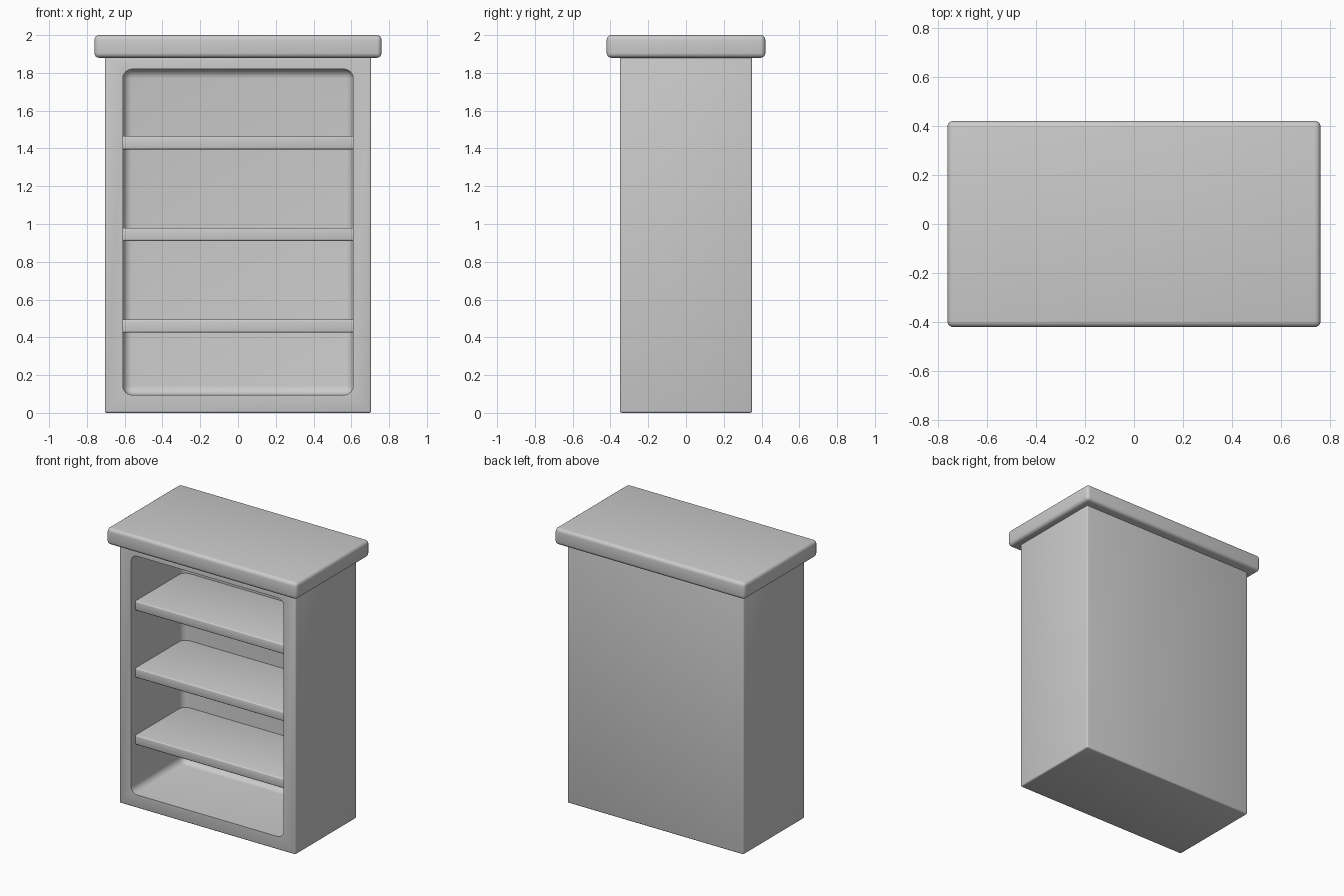
import bpy

if "Cube" in bpy.data.objects:
    bpy.data.objects.remove(bpy.data.objects["Cube"])


def rounded_box(name, lo, hi, radius, segments):
    """Box between two corners with all edges rounded."""
    size = [b - a for a, b in zip(lo, hi)]
    centre = [(a + b) / 2 for a, b in zip(lo, hi)]
    bpy.ops.mesh.primitive_cube_add(size=1, location=centre)
    ob = bpy.context.object
    ob.name = name
    ob.scale = size
    bpy.ops.object.transform_apply(location=False, rotation=False, scale=True)
    bevel = ob.modifiers.new("bevel", 'BEVEL')
    bevel.width = radius
    bevel.segments = segments
    bpy.ops.object.modifier_apply(modifier="bevel")
    bpy.ops.object.shade_smooth_by_angle()
    return ob


# Carcass with a rounded recess cut in from the front
carcass = rounded_box("carcass", (-0.705, -0.35, 0), (0.705, 0.35, 1.89), 0.01, 3)
cutter = rounded_box("recess_cutter", (-0.61, -0.6, 0.095), (0.61, 0.25, 1.82), 0.05, 6)
cutter.hide_render = True
cut = carcass.modifiers.new("recess", 'BOOLEAN')
cut.operation = 'DIFFERENCE'
cut.solver = 'EXACT'
cut.object = cutter
bpy.context.view_layer.objects.active = carcass
bpy.ops.object.modifier_apply(modifier="recess")
bpy.data.objects.remove(cutter)
bpy.ops.object.select_all(action='DESELECT')
carcass.select_set(True)
bpy.context.view_layer.objects.active = carcass
bpy.ops.object.shade_smooth_by_angle()

# Overhanging top board
rounded_box("top_board", (-0.76, -0.42, 1.88), (0.76, 0.42, 2.0), 0.025, 4)

# Three shelves, let into the sides and back
for i, z in enumerate((0.425, 0.91, 1.395)):
    rounded_box(f"shelf_{i + 1}", (-0.63, -0.30, z), (0.63, 0.27, z + 0.07), 0.01, 3)
